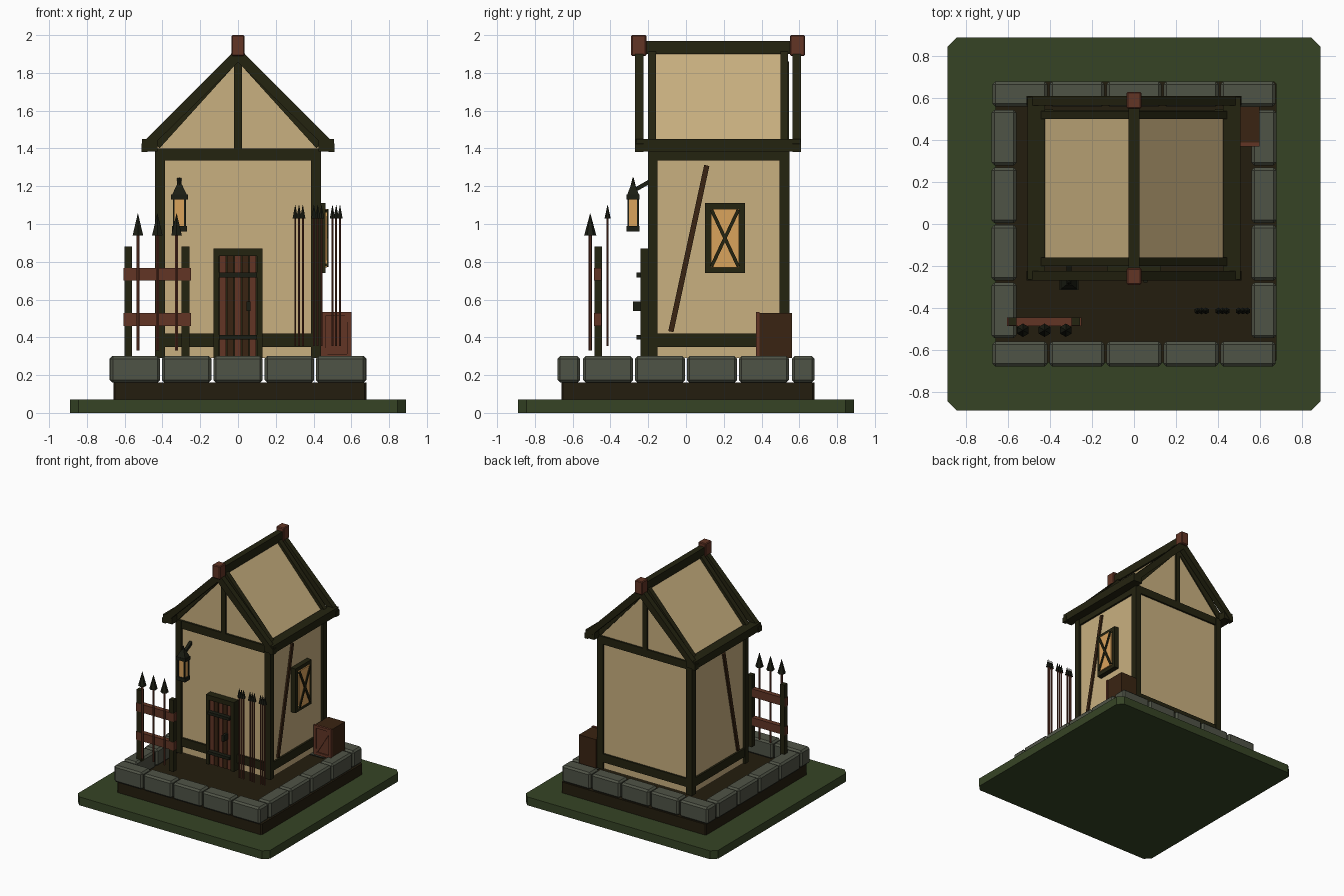
import bpy, bmesh, math
from mathutils import Vector, Matrix

if "Cube" in bpy.data.objects:
    bpy.data.objects.remove(bpy.data.objects["Cube"])


def mat(name, r, g, b):
    m = bpy.data.materials.new(name)
    lin = [((c / 255 + 0.055) / 1.055) ** 2.4 if c > 10 else c / 255 / 12.92 for c in (r, g, b)]
    m.diffuse_color = (*lin, 1)
    m.use_nodes = True
    m.node_tree.nodes["Principled BSDF"].inputs["Base Color"].default_value = m.diffuse_color
    return m


GRASS = mat("grass green", 54, 68, 37)
DIRT = mat("dark soil", 36, 29, 14)
STONE = mat("grey stone", 79, 83, 70)
TIMBER = mat("dark timber", 36, 35, 16)
PLASTER = mat("tan plaster", 201, 176, 128)
RED = mat("red brown wood", 98, 53, 37)
BROWN = mat("dark brown wood", 58, 36, 18)
GLOW = mat("lamp amber", 218, 163, 92)
IRON = mat("black iron", 27, 29, 19)


def finish(name, bm, m, bevel=0):
    bmesh.ops.recalc_face_normals(bm, faces=bm.faces)
    me = bpy.data.meshes.new(name)
    bm.to_mesh(me)
    bm.free()
    me.materials.append(m)
    ob = bpy.data.objects.new(name, me)
    bpy.context.collection.objects.link(ob)
    if bevel:
        b = ob.modifiers.new("bevel", 'BEVEL')
        b.width, b.segments = bevel, 1
    return ob


def box(name, x0, x1, y0, y1, z0, z1, m, bevel=0):
    bm = bmesh.new()
    bmesh.ops.create_cube(bm, size=1)
    for v in bm.verts:
        v.co = Vector(((x0 + x1) / 2 + v.co.x * (x1 - x0), (y0 + y1) / 2 + v.co.y * (y1 - y0),
                       (z0 + z1) / 2 + v.co.z * (z1 - z0)))
    return finish(name, bm, m, bevel)


def prism(name, pts, axis, a, b, m):
    """Extrude a 2D outline along x, y or z from a to b."""
    put = {'x': lambda p, d: (d, *p), 'y': lambda p, d: (p[0], d, p[1]), 'z': lambda p, d: (*p, d)}[axis]
    bm = bmesh.new()
    f = bm.faces.new([bm.verts.new(put(p, a)) for p in pts])
    g = bmesh.ops.extrude_face_region(bm, geom=[f])
    d = Vector(put((0, 0), b - a))
    bmesh.ops.translate(bm, vec=d, verts=[v for v in g["geom"] if isinstance(v, bmesh.types.BMVert)])
    return finish(name, bm, m)


def strip(name, p, q, w, axis, a, b, m):
    """Straight plank of width w between two 2D points."""
    p, q = Vector(p), Vector(q)
    n = (q - p).normalized().orthogonal() * w / 2
    return prism(name, [p + n, q + n, q - n, p - n], axis, a, b, m)


def cone(name, x, y, z0, z1, r0, r1, n, m, turn=0, flat=1):
    bm = bmesh.new()
    bmesh.ops.create_cone(bm, cap_ends=True, segments=n, radius1=r0, radius2=r1, depth=z1 - z0,
                          matrix=Matrix.Translation((x, y, (z0 + z1) / 2)) @ Matrix.Diagonal((1, flat, 1, 1))
                          @ Matrix.Rotation(turn, 4, 'Z'))
    return finish(name, bm, m)


def slab(name, x0, x1, y0, y1, c, z0, z1, m):
    return prism(name, [(x0 + c, y0), (x1 - c, y0), (x1, y0 + c), (x1, y1 - c),
                        (x1 - c, y1), (x0 + c, y1), (x0, y1 - c), (x0, y0 + c)], 'z', z0, z1, m)


# Ground layers
slab("grass_base", -.89, .89, -.89, .89, .045, 0, .07, GRASS)
slab("soil_layer", -.66, .68, -.66, .68, .01, .07, .16, DIRT)

# Ring of kerb stones
for s in (-1, 1):
    o, i = s * .68, s * .56
    for k in range(5):
        a = -.68 + .272 * k
        box("end_stone", a + .005, a + .267, min(o, i), max(o, i), .16, .30, STONE, .014)
    for k in range(4):
        a = -.55 + .275 * k
        box("side_stone", min(o, i), max(o, i), a + .005, a + .27, .16, .30, STONE, .014)

# House body and frame
B = .29
box("plaster_walls", -.42, .42, -.18, .53, B, 1.40, PLASTER)
for s in (-1, 1):
    x0, x1 = sorted((s * .386, s * .44))
    box("front_corner_post", x0, x1, -.20, -.152, B, 1.40, TIMBER)
    box("back_corner_post", x0, x1, .495, .548, B, 1.40, TIMBER)
    x0, x1 = sorted((s * .40, s * .436))
    for n, z0, z1 in (("sill", .35, .42), ("wall_plate", 1.335, 1.40)):
        box("side_" + n, x0, x1, -.195, .545, z0, z1, TIMBER)
    x0, x1 = sorted((s * .41, s * .433))
    strip("side_brace", (-.08, .43), (.11, 1.31), .028, 'x', x0, x1, BROWN)
for n, y0, y1 in (("front", -.197, -.165), ("back", .515, .545)):
    box(n + "_sill", -.40, .40, y0, y1, .35, .42, TIMBER)
    box(n + "_wall_plate", -.44, .44, y0, y1, 1.335, 1.40, TIMBER)
    box(n + "_gable_strut", -.02, .02, y0, y1, 1.40, 1.86, TIMBER)

# Roof
prism("roof_and_gables", [(-.425, 1.40), (.425, 1.40), (.425, 1.43), (0, 1.91), (-.425, 1.43)],
      'y', -.18, .53, PLASTER)
box("ridge_beam", -.026, .026, -.25, .60, 1.90, 1.97, TIMBER)
for s in (-1, 1):
    for y0, y1 in ((-.20, -.16), (.50, .54)):
        strip("inner_rafter", (s * .435, 1.42), (0, 1.90), .055, 'y', y0, y1, TIMBER)
    for y0, y1 in ((-.27, -.225), (.565, .61)):
        prism("barge_board", [(0, 1.935), (s * .512, 1.423), (s * .512, 1.38), (s * .482, 1.38),
                              (s * .468, 1.40), (0, 1.855)], 'y', y0, y1, TIMBER)
    x0, x1 = sorted((s * .425, s * .508))
    box("eave_beam", x0, x1, -.265, .605, 1.385, 1.45, TIMBER)
for y in (-.25, .59):
    box("ridge_finial", -.035, .035, y - .04, y + .04, 1.89, 2.0, RED, .006)

# Door with planks, bands and handle
for x0 in (-.13, .10):
    box("door_jamb", x0, x0 + .03, -.24, -.18, B, .87, TIMBER)
box("door_lintel", -.13, .13, -.24, -.18, .83, .87, TIMBER)
box("door_backing", -.10, .10, -.21, -.18, B, .83, TIMBER)
for k in range(5):
    x = -.098 + .04 * k
    box("door_plank", x, x + .034, -.228, -.20, B, .83, RED if k % 2 == 0 else BROWN)
for z in (.40, .73):
    box("door_band", -.10, .10, -.262, -.225, z - .012, z + .012, IRON)
box("door_handle", .045, .065, -.28, -.225, .54, .59, IRON)

# Side window with crossed bars
for y0 in (.10, .275):
    box("window_stile", .41, .462, y0, y0 + .037, .74, 1.11, TIMBER)
for z0 in (.74, 1.075):
    box("window_rail", .41, .462, .10, .312, z0, z0 + .035, TIMBER)
box("window_pane", .41, .472, .132, .28, .77, 1.08, GLOW)
for za, zb in ((.775, 1.075), (1.075, .775)):
    strip("window_bar", (.135, za), (.277, zb), .018, 'x', .46, .48, TIMBER)

# Hanging lantern
lx, ly = -.31, -.28
box("lantern_glass", lx - .028, lx + .028, ly - .024, ly + .024, .98, 1.14, GLOW)
for a in (-1, 1):
    for b in (-1, 1):
        x, y = lx + a * .03, ly + b * .026
        box("lantern_bar", x - .005, x + .005, y - .005, y + .005, .97, 1.14, IRON)
box("lantern_base", lx - .04, lx + .04, ly - .034, ly + .034, .96, .99, IRON)
box("lantern_cap", lx - .045, lx + .045, ly - .034, ly + .034, 1.13, 1.155, IRON)
cone("lantern_roof", lx, ly, 1.155, 1.21, .055, .018, 4, IRON, math.pi / 4, .8)
cone("lantern_tip", lx, ly, 1.20, 1.245, .014, .003, 6, IRON)
strip("lantern_bracket", (ly, 1.175), (-.175, 1.235), .022, 'x', lx - .012, lx + .012, IRON)

# Fence with three spears
for x0 in (-.60, -.298):
    box("fence_post", x0, x0 + .04, -.485, -.445, .28, .88, TIMBER)
for z0 in (.46, .70):
    box("fence_rail", -.605, -.25, -.487, -.447, z0, z0 + .068, RED)
for x in (-.53, -.427, -.325):
    cone("spear_shaft", x, -.507, .33, .95, .009, .009, 6, RED)
    cone("spear_head", x, -.507, .94, 1.055, .032, .001, 6, IRON)

# Clusters of thin spears by the door
for cx in (.323, .422, .52):
    for d in (-.02, 0, .02):
        cone("thin_spear_shaft", cx + d, -.415, .355, 1.05, .006, .006, 6, RED)
        cone("thin_spear_head", cx + d, -.415, 1.03, 1.10, .016, .001, 6, IRON)

# Crate with a planked front
box("crate", .442, .598, .385, .56, B, .53, BROWN)
box("crate_panel", .445, .595, .379, .39, B, .53, RED)
for x0 in (.44, .577):
    box("crate_stile", x0, x0 + .023, .37, .39, B, .535, RED)
for z0 in (B, .512):
    box("crate_rail", .44, .60, .37, .39, z0, z0 + .023, RED)
strip("crate_diagonal", (.458, .31), (.582, .515), .024, 'y', .372, .39, RED)
